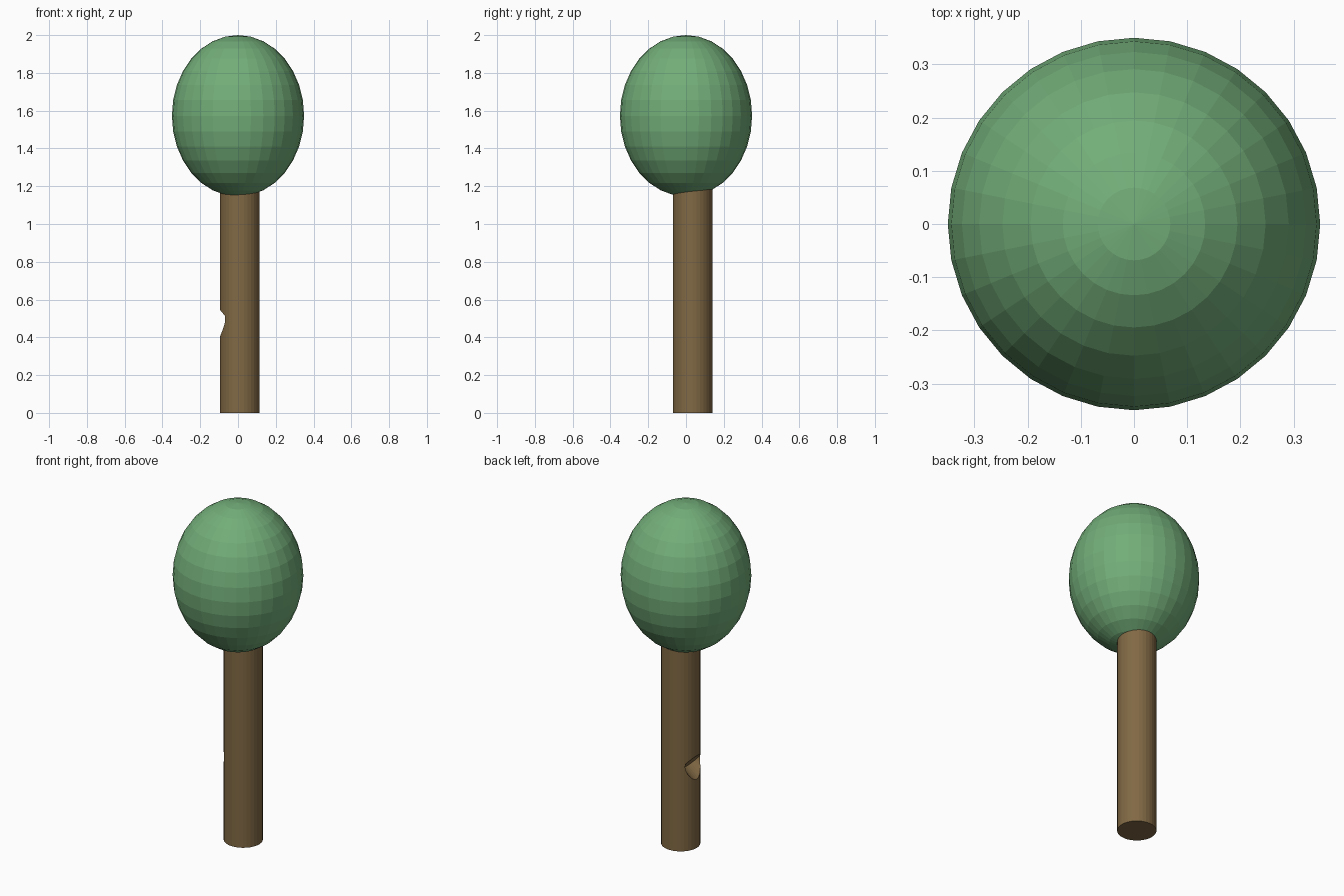
import bpy
from math import radians, sin, cos

if "Cube" in bpy.data.objects:
    bpy.data.objects.remove(bpy.data.objects["Cube"])


def paint(obj, name, color):
    mat = bpy.data.materials.new(name)
    mat.diffuse_color = (*color, 1.0)
    mat.use_nodes = True
    mat.node_tree.nodes["Principled BSDF"].inputs["Base Color"].default_value = mat.diffuse_color
    obj.data.materials.append(mat)


# Leafy crown: faceted, slightly tall ball
bpy.ops.mesh.primitive_uv_sphere_add(segments=32, ring_count=16, radius=1,
                                     location=(0, 0, 1.573))
crown = bpy.context.object
crown.name = "crown"
crown.scale = (0.35, 0.35, 0.427)
paint(crown, "leaf_green", (0.17, 0.42, 0.19))

# Trunk: plain cylinder, a little off centre, ending inside the crown
TRUNK_X, TRUNK_Y, TRUNK_R, TRUNK_H = 0.01, 0.035, 0.105, 1.2
bpy.ops.mesh.primitive_cylinder_add(vertices=32, radius=TRUNK_R, depth=TRUNK_H,
                                    location=(TRUNK_X, TRUNK_Y, TRUNK_H / 2))
trunk = bpy.context.object
trunk.name = "trunk"
paint(trunk, "bark_brown", (0.22, 0.14, 0.058))

# Shallow knot hole on the left side, cut by a tilted oval cylinder
tilt = radians(40)
outward = (-cos(tilt), 0, -sin(tilt))
length, inset = 0.3, 0.045
shift = length / 2 - inset
bpy.ops.mesh.primitive_cylinder_add(
    vertices=32, radius=1, depth=length,
    location=(TRUNK_X - TRUNK_R + outward[0] * shift, TRUNK_Y,
              0.475 + outward[2] * shift),
    rotation=(0, radians(90) - tilt, 0))
cutter = bpy.context.object
cutter.name = "knot_hole_cutter"
cutter.scale = (0.053, 0.07, 1)
cutter.hide_render = True

cut = trunk.modifiers.new("knot_hole", 'BOOLEAN')
cut.operation = 'DIFFERENCE'
cut.solver = 'EXACT'
cut.object = cutter
bpy.context.view_layer.objects.active = trunk
bpy.ops.object.modifier_apply(modifier=cut.name)
bpy.data.objects.remove(cutter, do_unlink=True)
